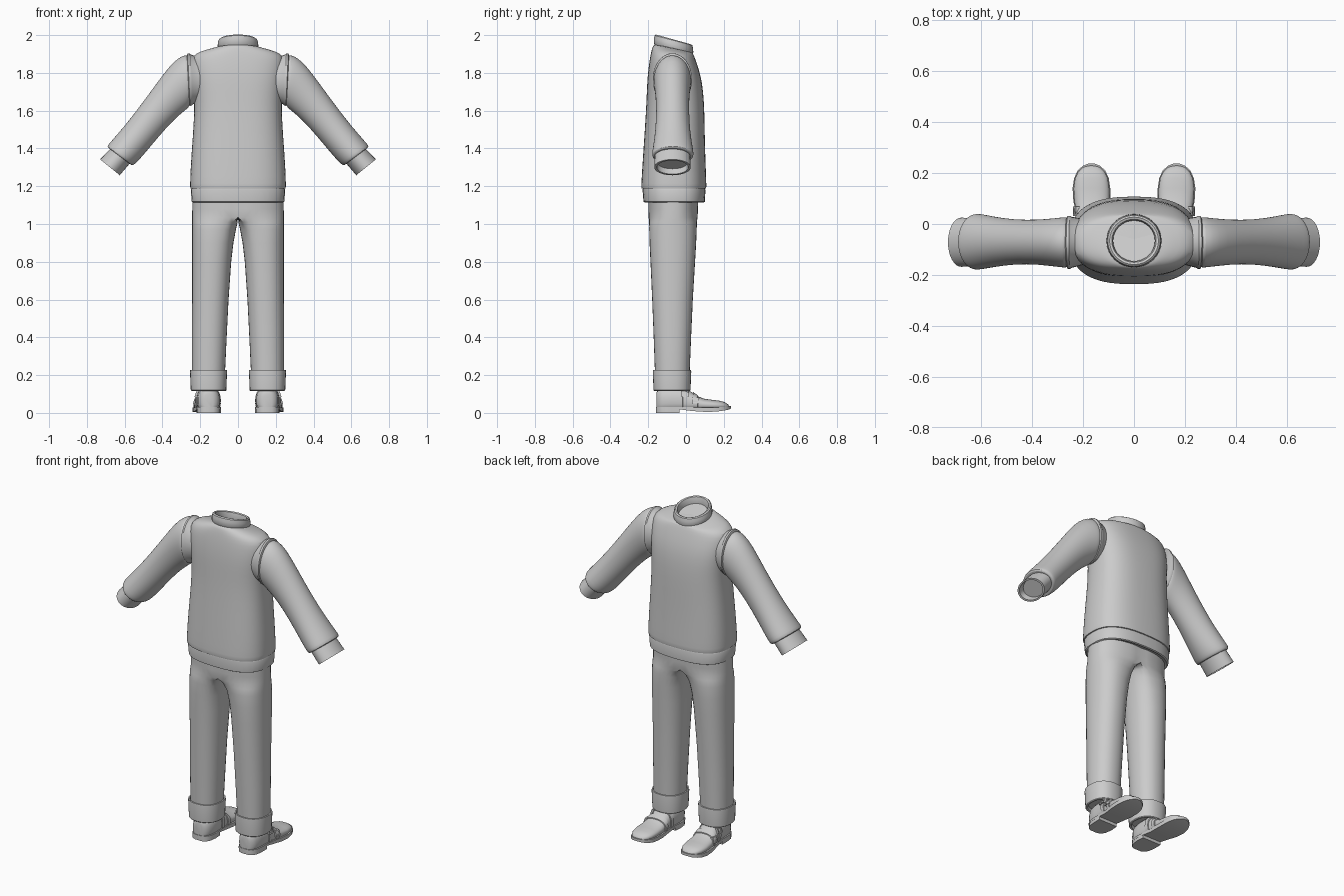
import bpy, bmesh, math
from mathutils import Vector

grey = bpy.data.materials.new("cloth grey")
grey.diffuse_color = (0.6, 0.6, 0.6, 1)


def ring(c, u, v, n=2.0, count=32):
    """Superellipse ring around c, spanned by half-axes u and v."""
    c, u, v = Vector(c), Vector(u), Vector(v)
    pts = []
    for i in range(count):
        a = 2 * math.pi * i / count
        ca, sa = math.cos(a), math.sin(a)
        pts.append(c + u * math.copysign(abs(ca) ** (2 / n), ca)
                   + v * math.copysign(abs(sa) ** (2 / n), sa))
    return pts


def flat(z, x0, x1, y0, y1, n=2.0, tilt=0.0):
    return ring(((x0 + x1) / 2, (y0 + y1) / 2, z), ((x1 - x0) / 2, 0, 0),
                (0, (y1 - y0) / 2, -tilt), n)


def loft(name, rings, caps=(True, True), mirror=False, subdiv=0, angle=40):
    bm = bmesh.new()
    rows = [[bm.verts.new(p) for p in r] for r in rings]
    n = len(rows[0])
    for a, b in zip(rows, rows[1:]):
        for i in range(n):
            j = (i + 1) % n
            bm.faces.new((a[i], a[j], b[j], b[i]))
    for use, row in zip(caps, (rows[0], rows[-1])):
        if use:
            bm.faces.new(row)
    # faces lying on the mirror plane are not needed
    if mirror:
        inner = [f for f in bm.faces if all(abs(v.co.x) < 1e-5 for v in f.verts)]
        bmesh.ops.delete(bm, geom=inner, context='FACES')
    bmesh.ops.recalc_face_normals(bm, faces=bm.faces)
    me = bpy.data.meshes.new(name)
    bm.to_mesh(me)
    bm.free()
    me.materials.append(grey)
    ob = bpy.data.objects.new(name, me)
    bpy.context.collection.objects.link(ob)
    if mirror:
        ob.modifiers.new("mirror", 'MIRROR')
    if subdiv:
        ob.modifiers.new("smooth", 'SUBSURF').levels = subdiv
        ob.modifiers["smooth"].render_levels = subdiv
    bpy.context.view_layer.objects.active = ob
    ob.select_set(True)
    bpy.ops.object.shade_smooth_by_angle(angle=math.radians(angle))
    ob.select_set(False)
    return ob


# Sweater body: z, half width, back y, front y, squareness, tilt
body = [(1.185, .245, -.228, .10, 2.6, 0), (1.187, .254, -.237, .108, 2.6, 0),
        (1.20, .255, -.238, .109, 2.6, 0), (1.30, .252, -.232, .105, 2.6, 0),
        (1.45, .241, -.222, .10, 2.6, 0), (1.60, .231, -.212, .098, 2.6, 0),
        (1.70, .234, -.208, .092, 2.7, 0), (1.78, .243, -.204, .080, 2.7, 0),
        (1.85, .248, -.196, .058, 2.5, 0), (1.89, .240, -.188, .045, 2.4, .005),
        (1.912, .205, -.182, .038, 2.2, .010), (1.922, .155, -.176, .034, 2, .018),
        (1.935, .105, -.166, .032, 2, .024)]
loft("sweater_body", [flat(z, -w, w, a, b, n, t) for z, w, a, b, n, t in body],
     subdiv=1)

# Hem band, turned in underneath
loft("sweater_hem", [flat(z, -w, w, a, b, 2.6) for z, w, a, b in
     [(1.19, .245, -.228, .10), (1.18, .25, -.23, .103), (1.118, .245, -.225, .100),
      (1.114, .238, -.218, .093), (1.125, .225, -.20, .075)]])

# Collar: outer wall, rim, inner wall and recessed floor
loft("collar", [flat(z, -r, r, -.066 - r * .97, -.066 + r * .97, 2, .026) for z, r in
     [(1.92, .102), (1.935, .108), (1.955, .107), (1.972, .103), (1.977, .096),
      (1.974, .087), (1.955, .082), (1.935, .082)]], caps=(False, True))


def sleeve_ring(top, low, y0, y1, scale=1.0, n=2.0):
    t, l = Vector((top[0], 0, top[1])), Vector((low[0], 0, low[1]))
    return ring((t + l) / 2 + Vector((0, (y0 + y1) / 2, 0)),
                (t - l) / 2 * scale, (0, (y1 - y0) / 2 * scale, 0), n)


# Armhole bands and sleeves
loft("armhole_band", [sleeve_ring(*r) for r in
     [((.20, 1.88), (.20, 1.65), -.16, .02), ((.250, 1.897), (.238, 1.635), -.172, .028),
      ((.256, 1.904), (.243, 1.628), -.176, .032), ((.266, 1.903), (.254, 1.625), -.176, .032),
      ((.270, 1.893), (.258, 1.635), -.168, .024)]], mirror=True)
sleeve = [((.25, 1.88), (.24, 1.65), -.16, .02), ((.268, 1.89), (.256, 1.632), -.168, .024),
          ((.278, 1.896), (.258, 1.622), -.172, .027), ((.31, 1.883), (.268, 1.61), -.17, .026),
          ((.36, 1.843), (.31, 1.578), -.164, .02), ((.463, 1.70), (.375, 1.515), -.156, .015),
          ((.57, 1.556), (.463, 1.41), -.163, .022), ((.65, 1.462), (.518, 1.345), -.175, .036),
          ((.686, 1.422), (.545, 1.318), -.18, .041), ((.692, 1.412), (.555, 1.312), -.178, .038),
          ((.688, 1.402), (.562, 1.31), -.172, .03), ((.675, 1.399), (.572, 1.318), -.16, .02)]
loft("sleeve", [sleeve_ring(*r) for r in sleeve], mirror=True, subdiv=1)

# Wrist cuffs with recessed ends
c0, c1 = ((.67, 1.404), (.57, 1.324), -.165, .022), ((.73, 1.342), (.626, 1.258), -.168, .025)
cm = ((.705, 1.366), (.602, 1.286), -.168, .025)
loft("wrist_cuff", [sleeve_ring(*c0), sleeve_ring(*c1), sleeve_ring(*c1, scale=.86),
                    sleeve_ring(*cm, scale=.84)], caps=(False, True), mirror=True)


def leg_ring(z, x0, x1, y0, y1, t):
    """Leg ellipse blended by t into one half of the hip outline."""
    pts = []
    yc, ry = (y0 + y1) / 2, (y1 - y0) / 2
    for p, i in zip(flat(z, x0, x1, y0, y1, 2.2), range(32)):
        a = 2 * math.pi * i / 32
        a = a if a <= math.pi else a - 2 * math.pi
        if abs(a) <= math.radians(120):
            b = a * .75
            hip = Vector((x1 * max(0, math.cos(b)) ** .8,
                          yc + ry * math.copysign(abs(math.sin(b)) ** .85, b), z))
        else:
            hip = Vector((0, yc + ry * math.sin(a) / math.sin(math.radians(120)), z))
        if hip.x < 1e-4:
            hip.x = 0
        pts.append(p.lerp(hip, t))
    return pts


# Trousers
loft("trousers", [leg_ring(*r) for r in
     [(.15, .072, .240, -.162, .018, 0), (.23, .068, .244, -.165, .02, 0),
      (.40, .060, .244, -.171, .027, 0), (.60, .050, .243, -.179, .036, 0),
      (.80, .036, .243, -.188, .048, 0), (.90, .025, .243, -.193, .054, .03),
      (.97, .013, .243, -.196, .058, .15), (1.01, .004, .243, -.198, .06, .45),
      (1.035, 0, .243, -.199, .062, 1), (1.08, 0, .242, -.20, .064, 1),
      (1.14, 0, .240, -.20, .066, 1)]], caps=(True, False), mirror=True)

# Turn-ups
loft("trouser_cuff", [flat(z, .156 - w, .156 + w, -.074 - w * 1.04, -.074 + w * 1.04, 2.3)
     for z, w in [(.215, .086), (.226, .09), (.226, .097), (.218, .098), (.12, .094),
                  (.116, .090), (.118, .082), (.135, .078)]], mirror=True)

# Shoe upper: y, centre x, half width, top z
upper = [(-.157, .155, .022, .105), (-.150, .155, .042, .125), (-.125, .155, .057, .135),
         (-.08, .155, .062, .14), (-.03, .157, .062, .14), (.00, .159, .062, .128),
         (.03, .161, .064, .110), (.06, .163, .067, .090), (.09, .165, .069, .076),
         (.14, .167, .070, .069), (.18, .167, .064, .064), (.205, .167, .052, .057),
         (.222, .167, .034, .046), (.229, .167, .014, .036)]


def shoe_ring(y, x, w, top, grow=0.0):
    h = top + grow - .026
    return [Vector((p.x, y, max(.026, p.z)))
            for p in ring((x, 0, .026 + h * .35), (w + grow, 0, 0), (0, 0, h * .65), 2.3)]


def upper_at(y):
    for a, b in zip(upper, upper[1:]):
        if a[0] <= y <= b[0]:
            k = (y - a[0]) / (b[0] - a[0])
            return tuple(p + (q - p) * k for p, q in zip(a, b))


loft("shoe_upper", [shoe_ring(*u) for u in upper], mirror=True, angle=50)

# Straps with square buckle frames on the outer side
for name, y in (("ankle_strap", -.005), ("instep_strap", .05)):
    loft(name, [shoe_ring(*upper_at(y + d), g) for d, g in
         ((-.013, 0), (-.012, .005), (.012, .005), (.013, 0))], mirror=True)
    _, x, w, top = upper_at(y)
    bx, bz = x + w * .93, top - .030

    def frame(s, off):
        return [Vector((bx + off - sz * s * .006, y + sy * s * .019, bz + sz * s * .016))
                for sy, sz in ((-1, -1), (1, -1), (1, 1), (-1, 1))]
    loft("buckle", [frame(1, -.006), frame(1, .009), frame(.6, .009), frame(.6, -.006),
                    frame(1, -.006)], caps=(False, False), mirror=True)


def slab(name, rows):
    """Lofted rectangles along y: y, centre x, half width, bottom z, top z."""
    loft(name, [[Vector((x + s * w, y, z)) for s, z in ((-1, lo), (1, lo), (1, hi), (-1, hi))]
                for y, x, w, lo, hi in rows], mirror=True)


# Sole and heel block
slab("shoe_sole", [(-.160, .155, .024, .020, .032), (-.150, .155, .045, .020, .032),
     (-.125, .155, .060, .020, .032), (-.08, .155, .065, .020, .032),
     (-.03, .157, .062, .018, .032), (.03, .161, .065, .010, .030), (.09, .165, .073, .006, .029),
     (.14, .167, .074, .006, .029), (.18, .167, .068, .009, .030), (.21, .167, .054, .014, .033),
     (.228, .167, .034, .018, .036), (.237, .167, .013, .022, .037)])
slab("shoe_heel", [(-.158, .155, .024, 0, .022), (-.148, .155, .045, 0, .022),
     (-.123, .155, .059, 0, .022), (-.08, .155, .064, 0, .022), (-.035, .157, .062, 0, .022)])
